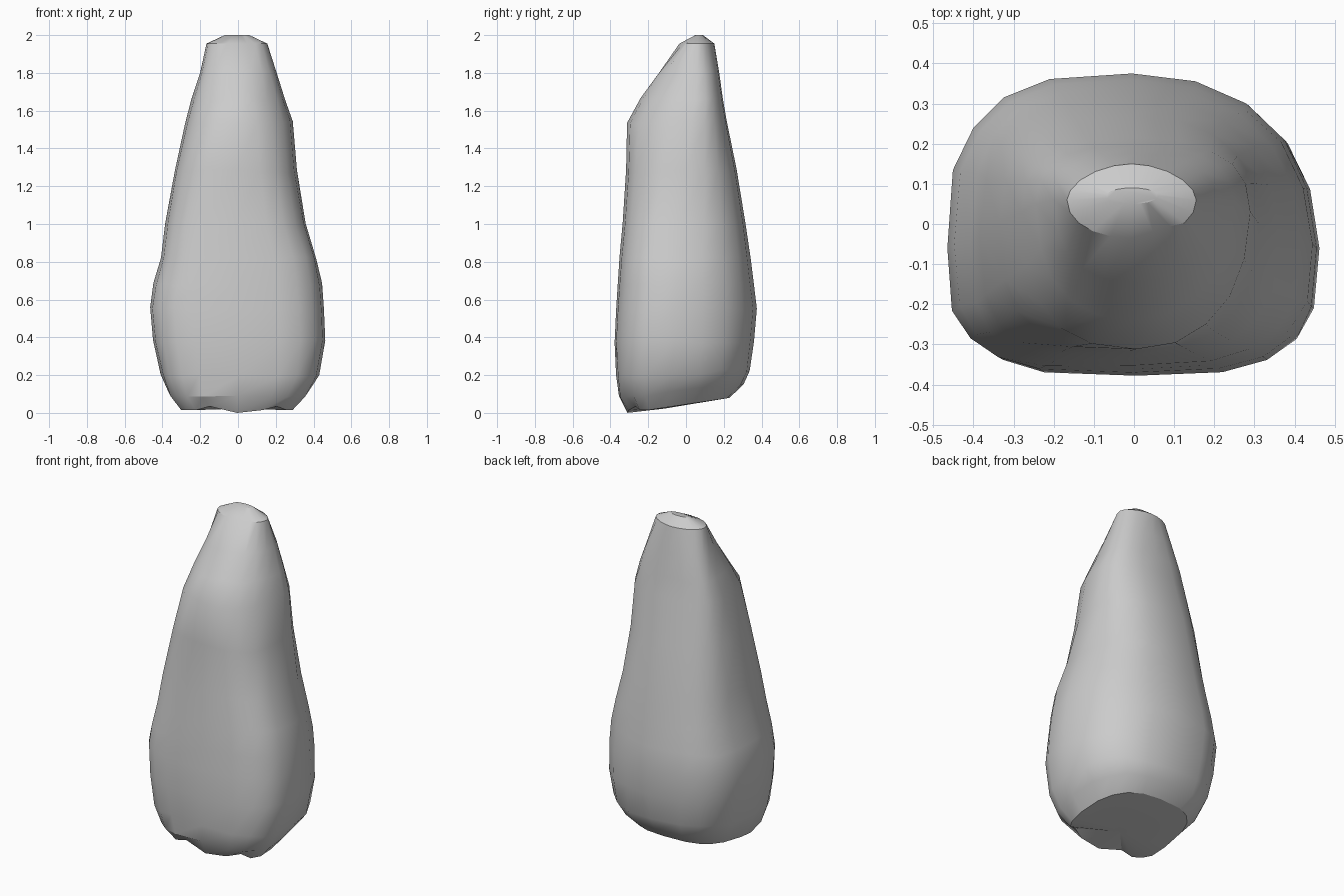
import bpy, bmesh, math, random

if "Cube" in bpy.data.objects:
    bpy.data.objects.remove(bpy.data.objects["Cube"])
random.seed(4)

SIDES = 20
# z, x left, x right, y front, y back, y of widest point, roundness front, roundness back, backward slant
RINGS = [
    (0.015, -0.31, 0.30, -0.31, 0.23, -0.10, 2.9, 2.5, 0.15),
    (0.09, -0.37, 0.37, -0.355, 0.305, -0.09, 3.1, 2.5, 0.13),
    (0.20, -0.41, 0.43, -0.37, 0.337, -0.08, 3.2, 2.4, 0.05),
    (0.38, -0.45, 0.462, -0.378, 0.36, -0.06, 3.1, 2.25, 0),
    (0.55, -0.465, 0.455, -0.37, 0.375, -0.06, 3.1, 2.2, 0),
    (0.68, -0.448, 0.445, -0.362, 0.36, -0.05, 3.0, 2.2, 0),
    (0.82, -0.408, 0.415, -0.352, 0.343, -0.05, 3.0, 2.25, 0),
    (1.00, -0.385, 0.358, -0.335, 0.315, -0.03, 2.9, 2.35, 0),
    (1.28, -0.335, 0.312, -0.317, 0.268, 0.0, 2.55, 2.4, 0),
    (1.54, -0.28, 0.29, -0.312, 0.215, 0.03, 2.2, 2.4, 0),
    (1.66, -0.245, 0.25, -0.24, 0.195, 0.05, 2.1, 2.4, 0),
    (1.80, -0.20, 0.205, -0.145, 0.175, 0.06, 2.1, 2.2, 0),
    (1.955, -0.167, 0.155, -0.035, 0.15, 0.06, 2.1, 1.8, 0),
    (2.00, -0.07, 0.06, 0.05, 0.09, 0.07, 2.0, 2.0, 0),
]

def spow(v, n):
    return math.copysign(abs(v) ** (2 / n), v)

# Stacked cross-sections of the worked stone
bm = bmesh.new()
loops = []
for i, (z, xl, xr, yf, yb, cy, nf, nb, slant) in enumerate(RINGS):
    loop = []
    cx = (xl + xr) / 2
    for k in range(SIDES):
        a = 2 * math.pi * k / SIDES
        c, s = math.cos(a), math.sin(a)
        if abs(c) < 1e-6: c = 0
        if abs(s) < 1e-6: s = 0
        n = nb if s > 0 else nf
        # Left side is squarer, mostly at the back of the belly
        if c < 0 and z < 1.9:
            n += (0.7 if z < 0.9 else 0.3) if s > 0 else 0.3
        x = cx + (xr - xl) / 2 * spow(c, n)
        y = cy + ((yb - cy) if s > 0 else (cy - yf)) * spow(s, n)
        h = z + slant * max(0, y + 0.2)
        # Slight irregularity of the chipped surface
        j = 0.005 if 0 < i < len(RINGS) - 2 else 0.0
        f = 1 + random.uniform(-2, 1) * j if c and s else 1
        loop.append(bm.verts.new((cx + (x - cx) * f, cy + (y - cy) * f,
                                  h + random.uniform(-j, j) * 2)))
    loops.append(loop)
for lo, hi in zip(loops, loops[1:]):
    for k in range(SIDES):
        m = (k + 1) % SIDES
        bm.faces.new((lo[k], lo[m], hi[m], hi[k]))

# Sloping base and blunt tip
low = bm.verts.new((0, -0.12, 0.022))
for k in range(SIDES):
    bm.faces.new((low, loops[0][(k + 1) % SIDES], loops[0][k]))
bm.faces.new(loops[-1])

# Shallow chips along the front lower edge and beside the tip
for k in (14, 17):
    loops[0][k].co.z += 0.02
    loops[0][k].co.y += 0.015
loops[0][15].co.z = 0.0
for k in (16, 17):
    loops[-2][k].co.y += 0.012
bmesh.ops.recalc_face_normals(bm, faces=bm.faces[:])

mesh = bpy.data.meshes.new("stone_body")
bm.to_mesh(mesh)
bm.free()
stone = bpy.data.objects.new("stone_body", mesh)
bpy.context.collection.objects.link(stone)
bpy.context.view_layer.objects.active = stone
stone.select_set(True)
bpy.ops.object.shade_smooth_by_angle(angle=math.radians(30))
